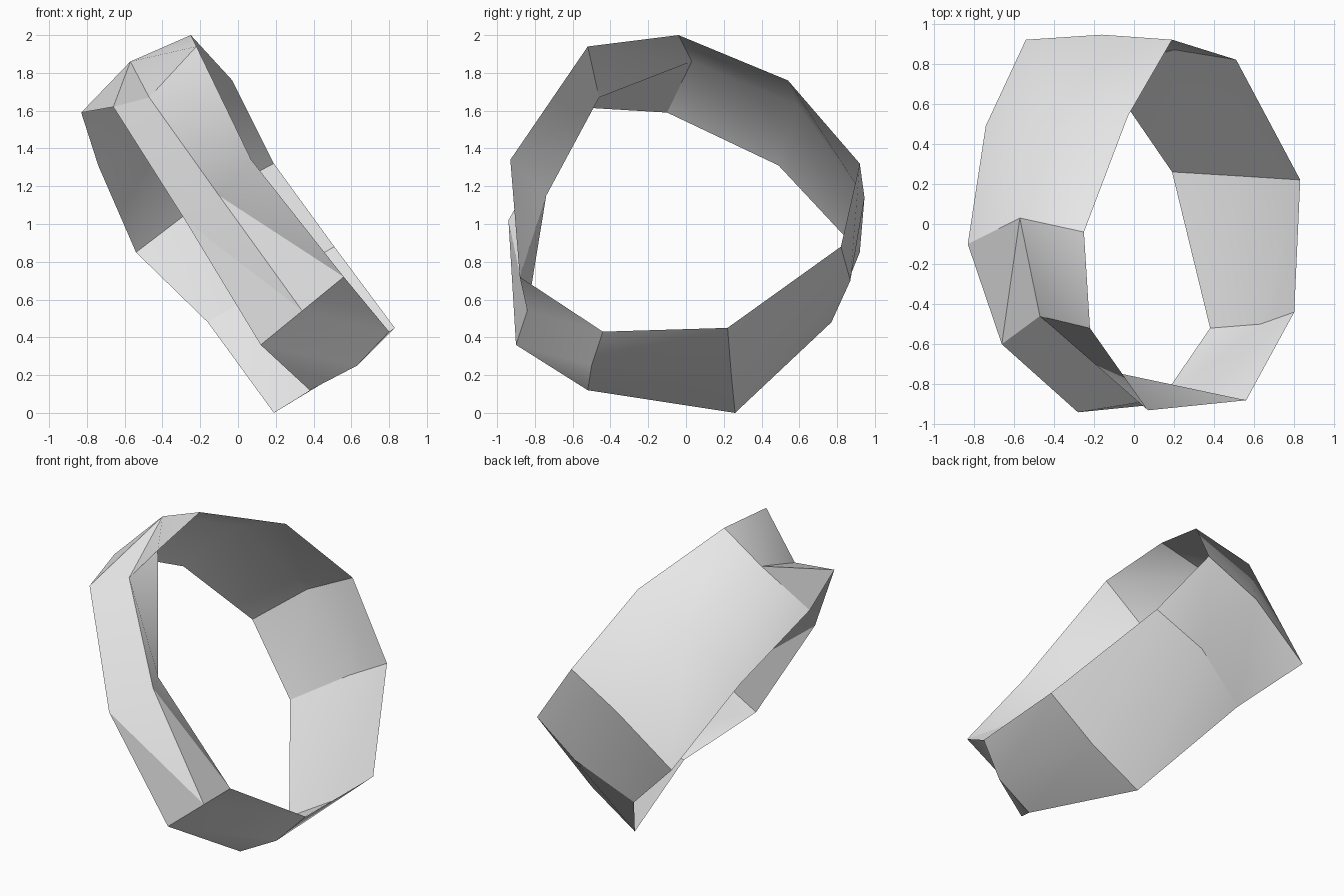
import bpy
import bmesh
import math

# Remove the default object
cube = bpy.data.objects.get("Cube")
if cube:
    bpy.data.objects.remove(cube, do_unlink=True)


def make_material(name, color):
    mat = bpy.data.materials.new(name)
    mat.use_nodes = True
    mat.diffuse_color = color
    mat.node_tree.nodes["Principled BSDF"].inputs["Base Color"].default_value = color
    return mat


# Cross-sections around the ring: right rim, centre crease, left rim
sections = [
    ((-.25, -.04, 2.0), (-.57, .03, 1.86), (-.83, -.10, 1.59)),   # crown
    ((-.03, .54, 1.76), (-.40, .59, 1.63), (-.74, .49, 1.31)),    # upper back
    ((.19, .92, 1.32), (-.16, .945, 1.14), (-.54, .92, .85)),     # back
    ((.51, .82, .88), (.20, .87, .70), (-.16, .77, .48)),         # lower back
    ((.83, .22, .45), (.52, .24, .20), (.19, .26, 0)),            # base, rear
    ((.80, -.44, .43), (.63, -.50, .25), (.38, -.52, .12)),       # base, front
    ((.56, -.88, .72), (.34, -.84, .54), (.12, -.90, .36)),       # lower front
    ((.07, -.93, 1.34), (-.10, -.74, 1.15), (-.28, -.94, 1.02)),  # front
    ((-.22, -.52, 1.94), (-.47, -.46, 1.67), (-.66, -.60, 1.62)), # upper front
]


def loft_closed(name, rows, mat):
    """Bridge each cross-section to the next and close the loop."""
    bm = bmesh.new()
    grid = [[bm.verts.new(p) for p in row] for row in rows]
    for i, row in enumerate(grid):
        following = grid[(i + 1) % len(grid)]
        for j in range(len(row) - 1):
            a, b = row[j], row[j + 1]
            c, d = following[j + 1], following[j]
            # Split along the diagonal that runs to the next centre crease
            if j == 0:
                if i == len(grid) - 1:
                    tris = ((a, d, c), (a, c, b))
                else:
                    tris = ((a, d, c), (a, c, b))
            elif i == len(grid) - 1:
                tris = ((a, d, b), (d, c, b))
            else:
                tris = ((a, d, c), (a, c, b))
            for tri in tris:
                bm.faces.new(tri)
    # Turn the faces so the band's outside faces away from the middle
    bm.normal_update()
    outward = sum(f.normal.x * f.calc_center_median().x
                  + f.normal.y * f.calc_center_median().y
                  + f.normal.z * (f.calc_center_median().z - 1) for f in bm.faces)
    if outward < 0:
        bmesh.ops.reverse_faces(bm, faces=bm.faces[:])
    mesh = bpy.data.meshes.new(name)
    bm.to_mesh(mesh)
    bm.free()
    mesh.materials.append(mat)
    obj = bpy.data.objects.new(name, mesh)
    bpy.context.collection.objects.link(obj)
    return obj


# Ring band: a single creased strip, smooth apart from its sharp folds
band = loft_closed("ring_band", sections, make_material("light grey", (.8, .8, .8, 1)))
bpy.ops.object.select_all(action="DESELECT")
band.select_set(True)
bpy.context.view_layer.objects.active = band
bpy.ops.object.shade_smooth_by_angle(angle=math.radians(30))
